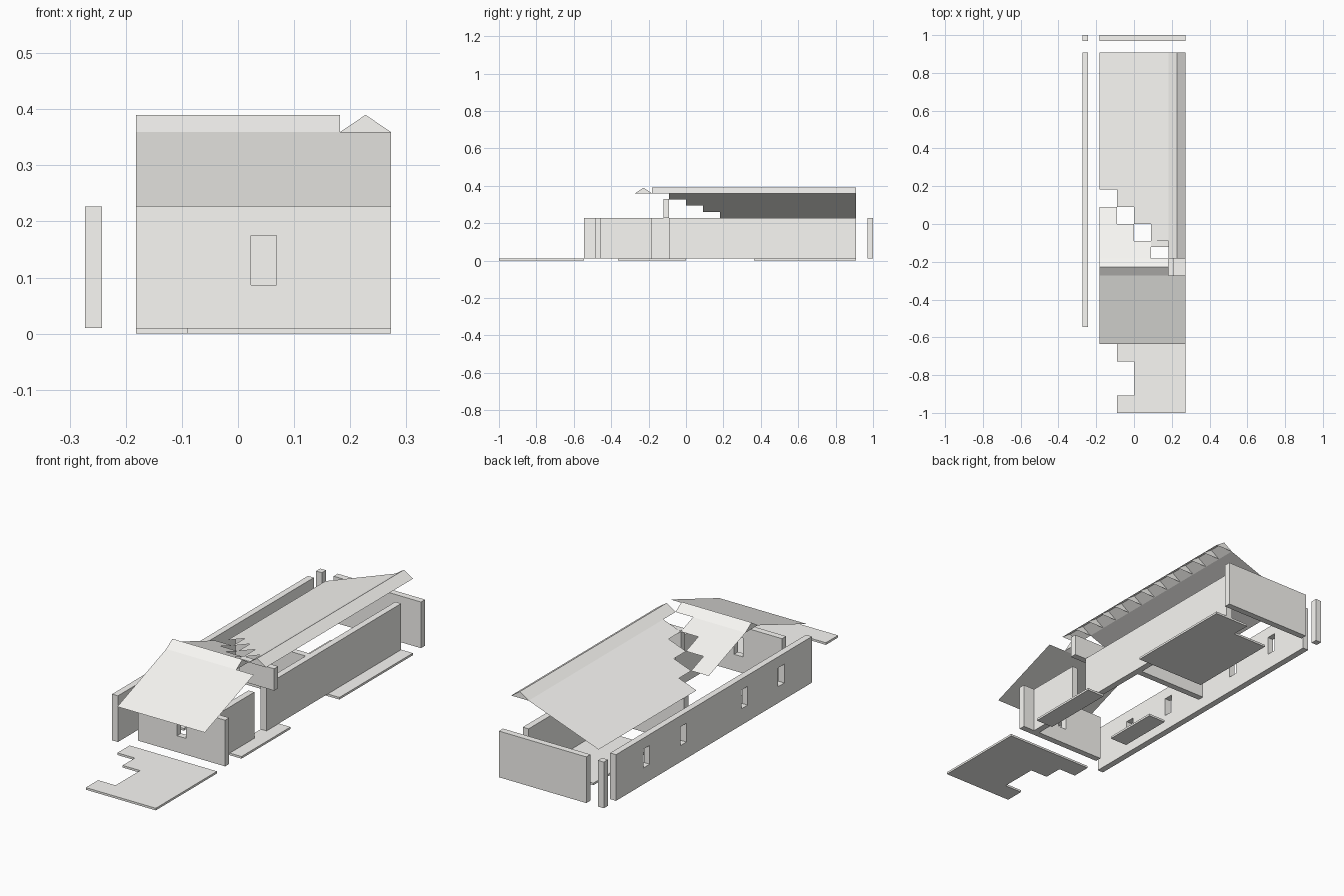
import bpy, bmesh

if "Cube" in bpy.data.objects:
    bpy.data.objects.remove(bpy.data.objects["Cube"])

C = 1 / 11            # grid cell
T = C / 3             # wall thickness
Z0, Z1 = 0.01, 0.227  # wall bottom and top
RISE = C * 0.364      # roof rise per cell (20 degrees)
RIDGE_Z, APEX_Z = Z1 + 4 * RISE, 0.39

plaster = bpy.data.materials.new("plaster")
plaster.diffuse_color = (0.95, 0.94, 0.91, 1)
plaster.use_nodes = True
plaster.node_tree.nodes["Principled BSDF"].inputs["Base Color"].default_value = plaster.diffuse_color


def make(name, bm):
    bmesh.ops.remove_doubles(bm, verts=bm.verts, dist=1e-5)
    me = bpy.data.meshes.new(name)
    bm.to_mesh(me)
    bm.free()
    me.materials.append(plaster)
    ob = bpy.data.objects.new(name, me)
    bpy.context.collection.objects.link(ob)
    return ob


def box(name, x0, x1, y0, y1, z0=Z0, z1=Z1):
    bm = bmesh.new()
    bmesh.ops.create_cube(bm, size=1)
    for v in bm.verts:
        v.co = (x1 if v.co.x > 0 else x0, y1 if v.co.y > 0 else y0, z1 if v.co.z > 0 else z0)
    return make(name, bm)


def windows(wall, spots):
    """Cut a window through the wall at each (x, y) centre."""
    for x, y in spots:
        cut = box("window_cutter", x - C / 4, x + C / 4, y - C / 4, y + C / 4, 0.087, 0.175)
        cut.hide_render = True
        mod = wall.modifiers.new("window", 'BOOLEAN')
        mod.object, mod.operation, mod.solver = cut, 'DIFFERENCE', 'EXACT'
        bpy.context.view_layer.objects.active = wall
        bpy.ops.object.modifier_apply(modifier=mod.name)
        bpy.data.objects.remove(cut, do_unlink=True)


def slab(name, outline):
    """Floor slab from an outline given in cells."""
    bm = bmesh.new()
    f = bm.faces.new([bm.verts.new((x * C, y * C, 0)) for x, y in outline])
    r = bmesh.ops.extrude_face_region(bm, geom=[f])
    for v in r["geom"]:
        if isinstance(v, bmesh.types.BMVert):
            v.co.z = Z0
    bmesh.ops.recalc_face_normals(bm, faces=bm.faces)
    return make(name, bm)


def roof(name, cells, height):
    """Thin sloped sheet facing down; cells are (x, y) corners in cells."""
    bm = bmesh.new()
    for x, y in cells:
        bm.faces.new([bm.verts.new((a * C, b * C, height(a, b)))
                      for a, b in ((x, y), (x, y + 1), (x + 1, y + 1), (x + 1, y))])
    return make(name, bm)


def ridge(name, start, count, place):
    """Row of ridge tiles, each with triangular ends."""
    bm = bmesh.new()
    rows = []
    for i in range(start, start + count + 1):
        rows.append([bm.verts.new(place(i * C, s * C / 2, z))
                     for s, z in ((-1, RIDGE_Z), (0, APEX_Z), (1, RIDGE_Z))])
        bm.faces.new(rows[-1])
    for p, q in zip(rows, rows[1:]):
        for k in (0, 1):
            f = bm.faces.new((p[k], p[k + 1], q[k + 1], q[k]))
            f.normal_update()
            if f.normal.z < 0:
                f.normal_flip()
    return make(name, bm)


# floor slabs
slab("front_floor", [(3, -11), (3, -6), (-2, -6), (-2, -7), (-1, -7), (-1, -8),
                     (0, -8), (0, -10), (-1, -10), (-1, -11)])
slab("side_floor", [(2, -4), (3, -4), (3, 0), (2, 0)])
slab("left_floor", [(-2, -3), (-1, -3), (-1, 0), (-2, 0)])
slab("back_floor", [(-1, 4), (3, 4), (3, 10), (1, 10), (1, 9), (-1, 9)])

# outer walls
left = box("left_wall", -3 * C, -3 * C + T, -6 * C, 10 * C)
windows(left, [(-3 * C + T / 2, (k + 0.5) * C) for k in (7, 4, -1, -4)])
front = box("front_wall", -2 * C, 3 * C, -5 * C - T, -5 * C)
windows(front, [(C / 2, -5 * C - T / 2)])
box("back_wall", -2 * C, 3 * C, 11 * C - T, 11 * C)
box("corner_post", -3 * C, -3 * C + T, 11 * C - T, 11 * C)
box("right_wall", 2 * C, 2 * C + T, -C, 10 * C)
box("right_front_wall", 2 * C, 2 * C + T, -5 * C, -2 * C)

# inner wall and gable beam
box("cross_wall", -2 * C, 2 * C, 3 * C - T, 3 * C)
box("gable_beam", C, 3 * C, -C - T, -C, Z1, 0.33)

# main roof, stepped back along the valley
roof("main_roof", [(x, y) for x in range(-2, 2) for y in range(-x, 10)],
     lambda a, b: Z1 + (a + 2) * RISE)
ridge("main_ridge", -2, 12, lambda t, s, z: (2.5 * C + s, t, z))

# front wing roof: front slope, ridge, stepped back slope
roof("front_roof", [(x, y) for x in range(-2, 3) for y in range(-7, -3)],
     lambda a, b: Z1 + (b + 7) * RISE)
ridge("front_ridge", -2, 4, lambda t, s, z: (t, -2.5 * C + s, z))
roof("front_roof_back", [(x, y) for x in range(-2, 1) for y in range(-2, -1 - x)],
     lambda a, b: Z1 + (2 - b) * RISE)
